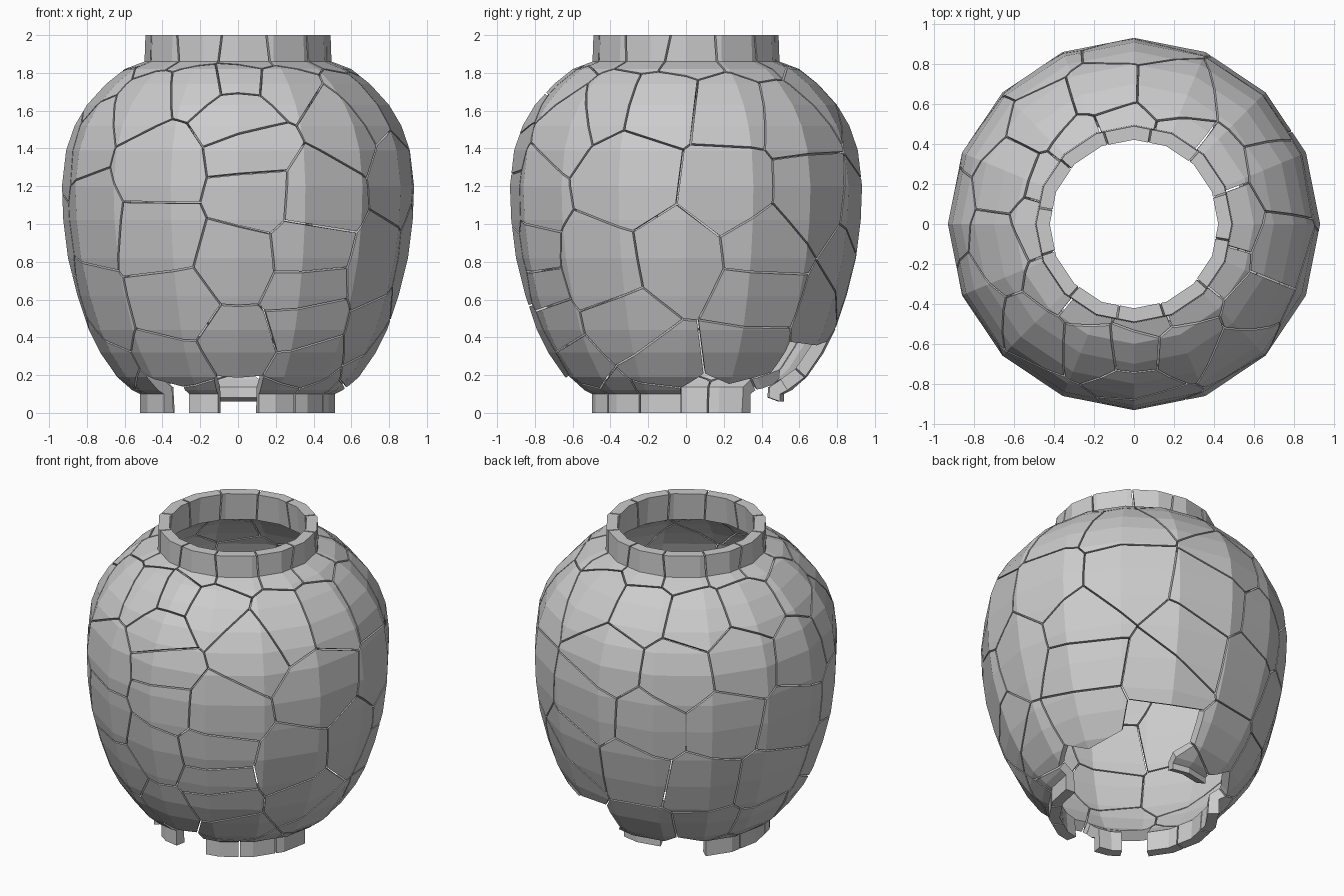
import bpy, bmesh
from math import cos, sin, asin, radians, degrees, pi, hypot
from mathutils import Vector

if "Cube" in bpy.data.objects:
    bpy.data.objects.remove(bpy.data.objects["Cube"])

SIDES, WALL, GAP = 16, 0.068, 0.0045

# Outer profile of the jar (radius, height), open at both ends
PROFILE = [(.52, 0), (.52, .10), (.56, .12), (.64, .19), (.73, .32), (.79, .44),
           (.85, .62), (.90, .82), (.925, 1.02), (.932, 1.20), (.91, 1.39),
           (.865, 1.52), (.80, 1.63), (.70, 1.74), (.60, 1.82), (.495, 1.86), (.49, 2.0)]


def offset_profile(pts):
    """Inner wall: shift each profile point along its averaged normal."""
    out = []
    for i, (r, z) in enumerate(pts):
        nr = nz = 0
        for a, b in ((i - 1, i), (i, i + 1)):
            if a < 0 or b >= len(pts):
                continue
            dr, dz = pts[b][0] - pts[a][0], pts[b][1] - pts[a][1]
            l = hypot(dr, dz)
            nr, nz = nr + dz / l, nz - dr / l
        l = hypot(nr, nz)
        out.append((r - WALL * nr / l, z - WALL * nz / l))
    out[0] = (pts[0][0] - WALL, pts[0][1])
    out[-1] = (pts[-1][0] - WALL, pts[-1][1])
    return out


INNER = offset_profile(PROFILE)


def sample(z):
    """Outer radius, inner radius and inner height at outer height z."""
    z = min(max(z, 0), 2)
    for i in range(len(PROFILE) - 1):
        (r0, z0), (r1, z1) = PROFILE[i], PROFILE[i + 1]
        if z <= z1:
            t = (z - z0) / (z1 - z0)
            a, b = INNER[i], INNER[i + 1]
            return r0 + (r1 - r0) * t, a[0] + (b[0] - a[0]) * t, a[1] + (b[1] - a[1]) * t


def inner_point(p):
    ro, ri, zi = sample(p.z)
    return Vector((p.x * ri / ro, p.y * ri / ro, zi))


def on_surface(az, z):
    r = sample(z)[0] * 0.985
    return Vector((r * cos(radians(az)), r * sin(radians(az)), z))


def azimuth(offset, z, base):
    return base + degrees(asin(offset / sample(z)[0]))


# Shard centres seen from the front (x, z) and from the right (y, z)
FRONT = [(0, 1.58), (.07, 1.38), (.09, 1.16), (0, .80), (-.42, 1.30), (-.42, .93),
         (-.34, .57), (.55, 1.56), (.42, 1.14), (.37, .85), (.36, .65), (.36, .47),
         (0, .35), (-.33, .24), (.36, .24), (-.80, 1.48), (-.79, 1.02), (-.74, .55),
         (-.21, 1.75), (0, 1.78), (.25, 1.75), (-.50, 1.67)]
RIGHT = [(-.15, 1.66), (.25, 1.62), (-.32, 1.25), (.25, 1.18), (-.04, .80), (.66, 1.17),
         (.42, .87), (.38, .62), (.30, .30), (-.45, .75), (-.32, .46), (-.12, .24),
         (-.42, 1.66), (.58, 1.55)]
# Remaining shard centres on the back and left (azimuth, z)
BACK = [(75, 1.73), (102, 1.73), (130, 1.70), (160, 1.73), (190, 1.72), (92, 1.43),
        (122, 1.40), (148, 1.45), (178, 1.40), (84, 1.08), (110, 1.05), (140, 1.05),
        (170, .98), (75, .72), (103, .70), (132, .62), (163, .60), (66, .52),
        (104, .22), (135, .24), (165, .22), (195, .25)]
LOST = (66, .21)
# Foot ring: azimuth -> height below which the piece is broken off
FOOT = {152: 0, 178: 0, 210: 0, 231: .3, 247: 0, 270: .3, 294: 0, 318: 0,
        345: 0, 10: .3, 35: .3, 62: .3, 92: .06, 124: .3}

seeds = [("body_shard", on_surface(azimuth(x, z, 270), z), 0) for x, z in FRONT]
seeds += [("body_shard", on_surface(azimuth(y, z, 0), z), 0) for y, z in RIGHT]
seeds += [("body_shard", on_surface(az, z), 0) for az, z in BACK]
seeds += [("lost_shard", on_surface(*LOST), 3)]
seeds += [("foot_shard", on_surface(az, .03), floor) for az, floor in FOOT.items()]
seeds += [("rim_shard", on_surface(i * 30 + 8 * (i % 2), 1.93 + .02 * (i % 3)), 0)
          for i in range(12)]


def outer_shell():
    bm = bmesh.new()
    rings = [[bm.verts.new((r * cos(2 * pi * k / SIDES), r * sin(2 * pi * k / SIDES), z))
              for k in range(SIDES)] for r, z in PROFILE]
    for a, b in zip(rings, rings[1:]):
        for k in range(SIDES):
            n = (k + 1) % SIDES
            bm.faces.new((a[k], a[n], b[n], b[k]))
    return bm


def clip(bm, co, no):
    """Remove everything on the side the normal points to."""
    bmesh.ops.bisect_plane(bm, geom=bm.verts[:] + bm.edges[:] + bm.faces[:], dist=1e-5,
                           plane_co=co, plane_no=no, clear_outer=True)


def thicken(bm):
    """Add the inner wall and the broken edges."""
    faces = bm.faces[:]
    border = [(l.vert, l.link_loop_next.vert) for f in faces for l in f.loops
              if l.edge.is_boundary]
    inner = {v: bm.verts.new(inner_point(v.co)) for v in bm.verts[:]}
    for f in faces:
        bm.faces.new([inner[v] for v in reversed(f.verts[:])])
    for a, b in border:
        bm.faces.new((b, a, inner[a], inner[b]))


# One shard per centre: shell cut halfway to each neighbour, then thickened
shell = outer_shell()
for i, (name, p, floor) in enumerate(seeds):
    bm = shell.copy()
    others = sorted((q for j, (_, q, _) in enumerate(seeds) if j != i),
                    key=lambda q: (q - p).length)
    for q in others:
        if not bm.faces:
            break
        n = (q - p).normalized()
        clip(bm, (p + q) / 2 - n * GAP, n)
    if floor and bm.faces:
        clip(bm, (0, 0, floor), (0, 0, -1))
    bmesh.ops.delete(bm, geom=[v for v in bm.verts if not v.link_faces], context='VERTS')
    if bm.faces:
        thicken(bm)
        me = bpy.data.meshes.new(name)
        bm.to_mesh(me)
        bpy.context.collection.objects.link(bpy.data.objects.new(name, me))
    bm.free()
shell.free()
